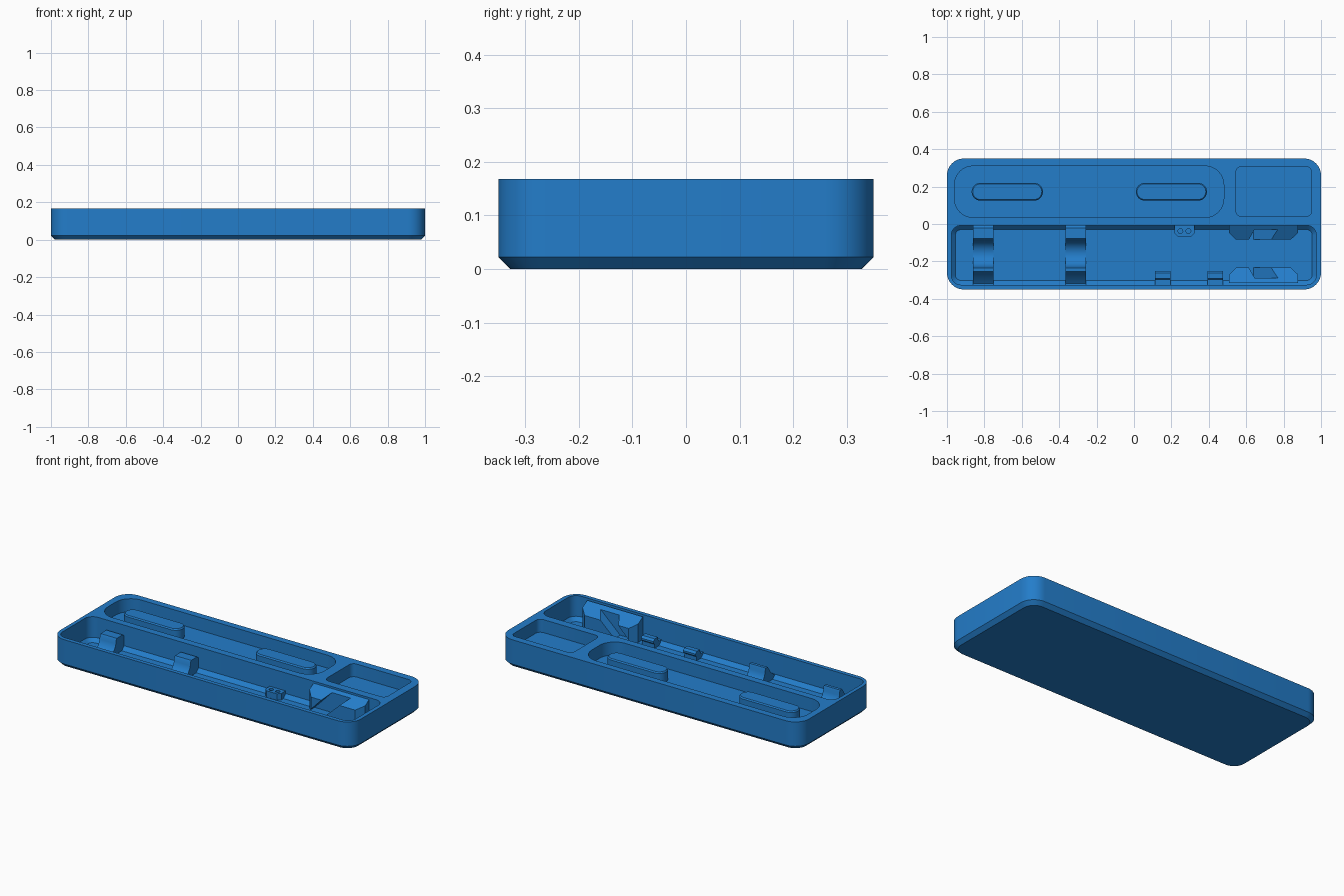
import bpy, bmesh, math
from mathutils import Vector

if "Cube" in bpy.data.objects:
    bpy.data.objects.remove(bpy.data.objects["Cube"])

blue = bpy.data.materials.new("tray blue")
blue.diffuse_color = (0.017, 0.205, 0.59, 1)
blue.use_nodes = True
blue.node_tree.nodes["Principled BSDF"].inputs["Base Color"].default_value = blue.diffuse_color


def make(name, bm):
    bmesh.ops.recalc_face_normals(bm, faces=bm.faces)
    me = bpy.data.meshes.new(name)
    bm.to_mesh(me)
    bm.free()
    me.materials.append(blue)
    ob = bpy.data.objects.new(name, me)
    bpy.context.collection.objects.link(ob)
    return ob


def smooth(ob):
    bpy.ops.object.select_all(action='DESELECT')
    ob.select_set(True)
    bpy.context.view_layer.objects.active = ob
    bpy.ops.object.shade_smooth_by_angle(angle=math.radians(30))


def loft(name, rings, seg=8):
    """Stack of rounded rectangles (x0, x1, y0, y1, radius, z)."""
    bm = bmesh.new()
    loops = []
    for x0, x1, y0, y1, r, z in rings:
        loop = []
        for k, (cx, cy) in enumerate([(x1 - r, y1 - r), (x0 + r, y1 - r),
                                      (x0 + r, y0 + r), (x1 - r, y0 + r)]):
            for i in range(seg + 1):
                a = math.pi / 2 * (k + i / seg)
                loop.append(bm.verts.new((cx + r * math.cos(a), cy + r * math.sin(a), z)))
        loops.append(loop)
    n = len(loops[0])
    for a, b in zip(loops, loops[1:]):
        for i in range(n):
            bm.faces.new((a[i], a[(i + 1) % n], b[(i + 1) % n], b[i]))
    bm.faces.new(loops[0])
    bm.faces.new(loops[-1])
    return make(name, bm)


def prism(name, pts, vec):
    """Extrude a closed 3D polygon along a vector."""
    bm = bmesh.new()
    a = [bm.verts.new(p) for p in pts]
    b = [bm.verts.new(Vector(p) + Vector(vec)) for p in pts]
    bm.faces.new(a)
    bm.faces.new(b)
    n = len(a)
    for i in range(n):
        bm.faces.new((a[i], a[(i + 1) % n], b[(i + 1) % n], b[i]))
    return make(name, bm)


def cut(ob, cutters):
    bpy.context.view_layer.objects.active = ob
    for c in cutters:
        m = ob.modifiers.new("cut", 'BOOLEAN')
        m.operation = 'DIFFERENCE'
        m.solver = 'EXACT'
        m.object = c
        bpy.ops.object.modifier_apply(modifier=m.name)
        c.hide_render = True
        bpy.data.objects.remove(c)


# Tray body with chamfered base
tray = loft("tray_body", [(-.978, .978, -.328, .328, .07, 0),
                          (-1, 1, -.35, .35, .09, .022),
                          (-1, 1, -.35, .35, .09, .168)])
# Three pockets: long oval, small square, deep front bay
cut(tray, [
    loft("oval_cutter", [(-.96, .48, .035, .31, .1, .09), (-.96, .48, .035, .31, .1, .3)]),
    loft("square_cutter", [(.545, .95, .04, .307, .03, .09), (.545, .95, .04, .307, .03, .3)], 4),
    loft("bay_cutter", [(-.955, .953, -.302, -.03, .03, .022),
                        (-.977, .975, -.325, -.008, .052, .044),
                        (-.977, .975, -.325, -.008, .052, .3)]),
])
smooth(tray)

# Pill-shaped supports in the oval pocket
for side, x0, x1 in (("left", -.868, -.487), ("right", .01, .39)):
    smooth(loft("pill_support_" + side, [(x0, x1, .125, .22, .047, .085),
                                         (x0, x1, .125, .22, .047, .148),
                                         (x0 + .006, x1 - .006, .131, .214, .041, .155)]))

# Curved cradles across the front bay
arc = [(-.158 + .074 * math.cos(a), .105 - .078 * math.sin(a))
       for a in (math.pi * i / 12 for i in range(13))]
profile = ([(-.004, .015), (-.004, .1), (-.022, .115), (-.078, .115)] + arc
           + [(-.236, .115), (-.254, .115), (-.285, .07), (-.318, .045), (-.33, .045), (-.33, .015)])
for side, x0 in (("left", -.86), ("right", -.365)):
    smooth(prism("cradle_" + side, [(x0, y, z) for y, z in profile], (.108, 0, 0)))

# Small stepped clips on the front wall
clip = [(-.33, .015), (-.33, .05), (-.298, .05), (-.292, .078), (-.262, .078),
        (-.25, .066), (-.25, .055), (-.262, .045), (-.262, .015)]
for side, x0 in (("left", .112), ("right", .392)):
    prism("clip_" + side, [(x0, y, z) for y, z in clip], (.083, 0, 0))

# Peg block with two round sockets
peg = prism("peg_block", [(.217, -.004, .015), (.217, -.05, .015), (.235, -.067, .015),
                          (.305, -.067, .015), (.323, -.05, .015), (.323, -.004, .015)],
            (0, 0, .045))
cut(peg, [loft("socket_cutter", [(x - .013, x + .013, -.051, -.025, .0129, .035),
                                 (x - .013, x + .013, -.051, -.025, .0129, .1)], 4)
          for x in (.248, .291)])

# Tall guide blocks with sloped tops and a slanted slot, on both bay walls
mid = -.1585
for side, s in (("back", 1), ("front", -1)):
    plan = [(.508, .157), (.508, .112), (.545, .075), (.838, .075), (.878, .112), (.878, .157)]
    ob = prism("guide_block_" + side, [(x, mid + s * d, .015) for x, d in plan], (0, 0, .14))
    for v in ob.data.vertices:
        if v.co.z > .1:
            v.co.z = .16 - .6 * (.157 - abs(v.co.y - mid))
    slot = [(.53, .024), (.64, .024), (.83, .2), (.70, .2)]
    cut(ob, [prism("slot_cutter", [(x, mid + s * .04, z) for x, z in slot], (0, s * .09, 0))])
